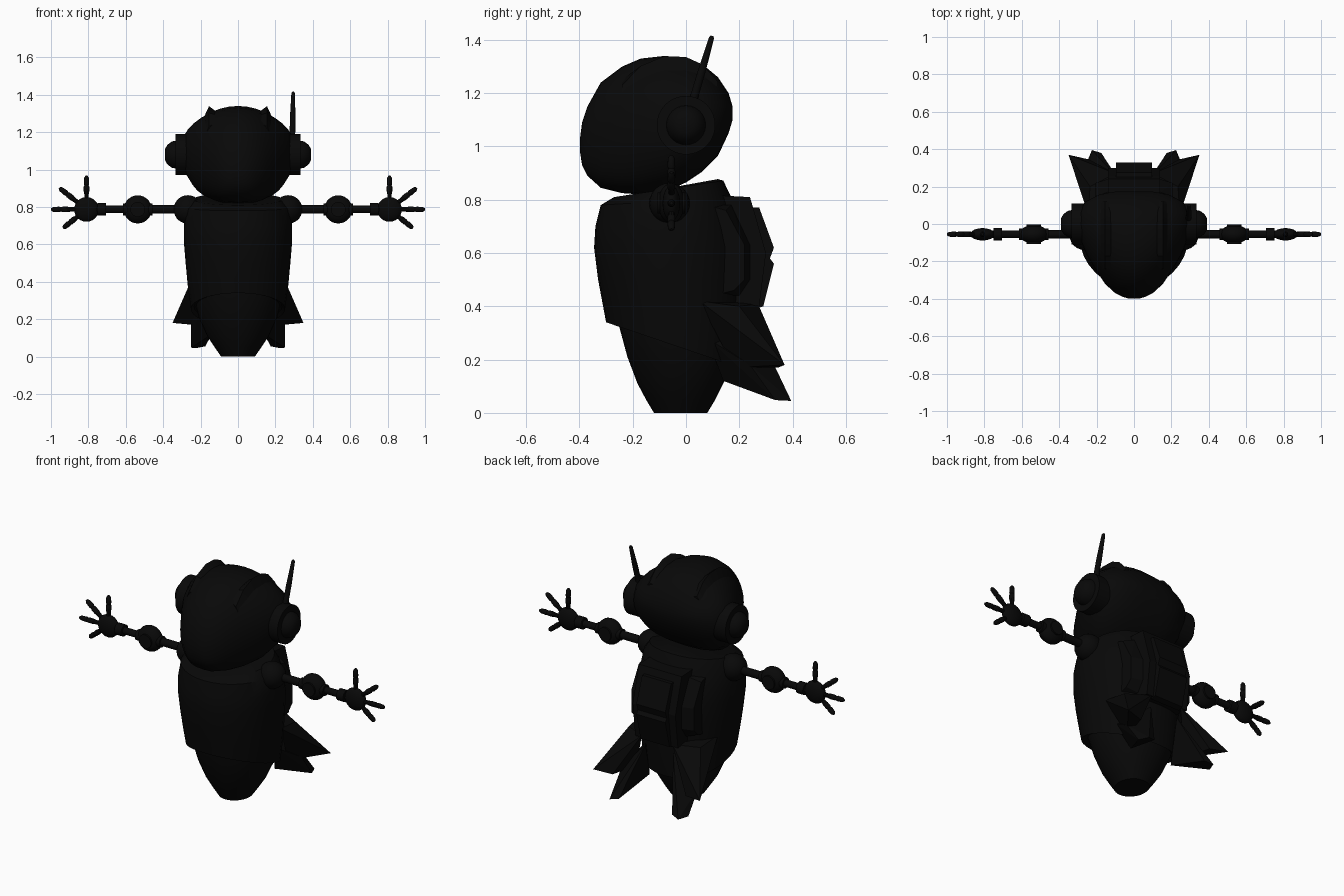
import bpy, bmesh, math
from mathutils import Vector

if "Cube" in bpy.data.objects:
    bpy.data.objects.remove(bpy.data.objects["Cube"])

black = bpy.data.materials.new("matte_black")
black.diffuse_color = (0.0025, 0.0025, 0.0025, 1)
black.use_nodes = True
black.node_tree.nodes["Principled BSDF"].inputs["Base Color"].default_value = black.diffuse_color


def finish(name, bm, smooth=True):
    bmesh.ops.recalc_face_normals(bm, faces=bm.faces[:])
    me = bpy.data.meshes.new(name)
    bm.to_mesh(me)
    bm.free()
    ob = bpy.data.objects.new(name, me)
    bpy.context.collection.objects.link(ob)
    me.materials.append(black)
    if smooth:
        bpy.ops.object.select_all(action='DESELECT')
        ob.select_set(True)
        bpy.context.view_layer.objects.active = ob
        bpy.ops.object.shade_smooth_by_angle(angle=math.radians(35))
    return ob


def loft(name, rings):
    """Skin closed rings of points and cap both ends."""
    bm = bmesh.new()
    vs = [[bm.verts.new(p) for p in r] for r in rings]
    n = len(vs[0])
    for a, b in zip(vs, vs[1:]):
        for i in range(n):
            j = (i + 1) % n
            bm.faces.new((a[i], a[j], b[j], b[i]))
    bm.faces.new(vs[0])
    bm.faces.new(vs[-1])
    return finish(name, bm)


def hull(name, pts):
    bm = bmesh.new()
    for p in pts:
        bm.verts.new(p)
    bmesh.ops.convex_hull(bm, input=bm.verts[:])
    return finish(name, bm, False)


def lathe(name, start, end, stations, n=20):
    """Round part along start-end; stations are (fraction, radius)."""
    a, b = Vector(start), Vector(end)
    d = b - a
    u = d.orthogonal().normalized()
    v = d.normalized().cross(u)
    return loft(name, [[a + d * t + (u * math.cos(k * math.tau / n) + v * math.sin(k * math.tau / n)) * r
                        for k in range(n)] for t, r in stations])


def ball(name, c, radii):
    bm = bmesh.new()
    bmesh.ops.create_uvsphere(bm, u_segments=24, v_segments=14, radius=1)
    for v in bm.verts:
        v.co = Vector([c[i] + v.co[i] * radii[i] for i in range(3)])
    return finish(name, bm)


def body_ring(z, front, back, half, tilt=0, n=32):
    ring = []
    for k in range(n):
        t = k * math.tau / n
        c, s = math.cos(t), math.sin(t)
        if s > 0:
            c = math.copysign(abs(c) ** .85, c)
        y = (front + back) / 2 + (back - front) / 2 * s
        ring.append((half * c, y, z - tilt * (y - front)))
    return ring


# Tapered lower body and the shell over it, with a rim sloping to the back
loft("lower_body", [body_ring(*r) for r in (
    (0, -.12, .08, .09), (.05, -.15, .11, .125), (.11, -.182, .14, .165),
    (.21, -.22, .18, .21), (.34, -.255, .19, .243), (.42, -.26, .19, .245))])
loft("body_shell", [body_ring(*r) for r in (
    (.34, -.25, .18, .235, .34), (.34, -.30, .2, .252, .34), (.42, -.315, .215, .268, .18),
    (.5, -.33, .22, .28), (.62, -.345, .22, .29), (.7, -.34, .2, .29),
    (.78, -.32, .17, .275, -.06), (.81, -.27, .14, .24, -.15), (.82, -.2, .12, .17, -.18))])

# Head: cross-sections along y as (y, bottom, top, half width)
head = ((-.398, .98, 1.03, .03), (-.39, .93, 1.09, .06), (-.37, .89, 1.15, .1), (-.32, .845, 1.24, .155),
        (-.24, .825, 1.30, .207), (-.17, .82, 1.33, .25), (-.08, .828, 1.34, .29),
        (0, .865, 1.33, .31), (.06, .905, 1.31, .3), (.12, .965, 1.26, .26),
        (.16, 1.05, 1.2, .18), (.175, 1.1, 1.15, .09))


def head_ring(y, lo, hi, half, n=36):
    ring = []
    for k in range(n):
        t = k * math.tau / n
        c, s = math.cos(t), math.sin(t)
        if s < 0:
            c = math.copysign(abs(c) ** .65, c)
        ring.append((half * c, y, (lo + hi) / 2 + (hi - lo) / 2 * s))
    return ring


loft("head", [head_ring(*r) for r in head])

for s, side in ((-1, "left"), (1, "right")):
    # Crest ridge following the top of the head
    rings = []
    for y, lo, hi, half in head[4:10]:
        rise = .037 * (1 - (abs(y + .05) / .2) ** 2)
        def top(x):
            return (lo + hi) / 2 + (hi - lo) / 2 * math.sqrt(max(0, 1 - (x / half) ** 2))
        rings.append([(s * .115, y, top(.115) - .01), (s * .155, y, top(.15) + rise),
                      (s * .185, y, top(.185) - .01)])
    loft(side + "_crest", rings)

    # Ear disc and domed cap
    lathe(side + "_ear_disc", (s * .24, 0, 1.08), (s * .335, 0, 1.08), ((0, .11), (1, .11)), 28)
    lathe(side + "_ear_cap", (s * .33, 0, 1.08), (s * .39, 0, 1.08),
          ((0, .075), (.4, .07), (.8, .052), (1, .03)), 24)

    # Arm joints and rods
    y, z = -.055, .787
    ball(side + "_shoulder", (s * .268, -.062, z), (.076, .076, .076))
    lathe(side + "_upper_arm", (s * .32, y, z), (s * .48, y, z), ((0, .023), (1, .023)), 14)
    ball(side + "_elbow", (s * .536, y, z), (.075, .05, .075))
    for dy in (-.04, .04):
        lathe(side + "_elbow_plate", (s * .536, y + dy - .012, z), (s * .536, y + dy + .012, z),
              ((0, .04), (1, .04)))
    for x in (.468, .604):
        lathe(side + "_elbow_collar", (s * (x - .012), y, z), (s * (x + .012), y, z),
              ((0, .032), (1, .032)), 14)
    lathe(side + "_forearm", (s * .59, y, z), (s * .78, y, z), ((0, .02), (1, .02)), 14)
    lathe(side + "_wrist", (s * .705, y, z), (s * .75, y, z), ((0, .034), (1, .034)), 14)
    ball(side + "_palm", (s * .81, y, z), (.066, .033, .066))

    # Fingers with knuckle bulges
    for dx, dz in ((0, .18), (.145, .115), (.19, 0), (.125, -.1)):
        root = (s * (.81 + dx * .22), y, z + dz * .22)
        tip = (s * (.81 + dx), y, z + dz)
        lathe(side + "_finger", root, tip, ((0, .012), (.3, .012), (.4, .015), (.58, .015), (.64, .012),
              (.7, .015), (.92, .013), (1, .006)), 10)

    # Outer and inner tail fins
    hull(side + "_outer_fin", [(s * a, b, c) for a, b, c in (
        (.245, .05, .42), (.235, .2, .40), (.1, .27, .41), (.35, .37, .18), (.24, .345, .17), (.2, .18, .17))])
    hull(side + "_inner_fin", [(s * a, b, c) for a, b, c in (
        (.2, .08, .28), (.09, .25, .35), (.225, .395, .045), (.175, .38, .055),
        (.25, .335, .048), (.25, .24, .18), (.14, .14, .12))])

    # Pod on each side of the backpack
    hull(side + "_side_pod", [(s * x, b, c) for x, k in ((.14, 0), (.205, .02)) for b, c in (
        (.08, .78), (.17 - k, .78 - k), (.24 - k, .63), (.24 - k, .5), (.2 - k, .44 + k), (.1, .44))])

# Backpack with raised upper and lower panels
hull("backpack", [(x, b, c) for x in (-.14, .14) for b, c in (
    (.05, .82), (.24, .81), (.255, .76), (.30, .6), (.275, .4), (.12, .42))])
hull("upper_panel", [(x, b, c) for x in (-.095, .095) for b, c in (
    (.22, .77), (.275, .77), (.33, .62), (.315, .58), (.25, .58))])
hull("lower_panel", [(x, b, c) for x in (-.095, .095) for b, c in (
    (.25, .585), (.315, .58), (.33, .56), (.29, .4), (.26, .39))])

# Antenna on the right ear
lathe("antenna", (.29, .02, 1.15), (.295, .098, 1.415), ((0, .016), (.5, .015), (.97, .01), (1, .006)), 12)
